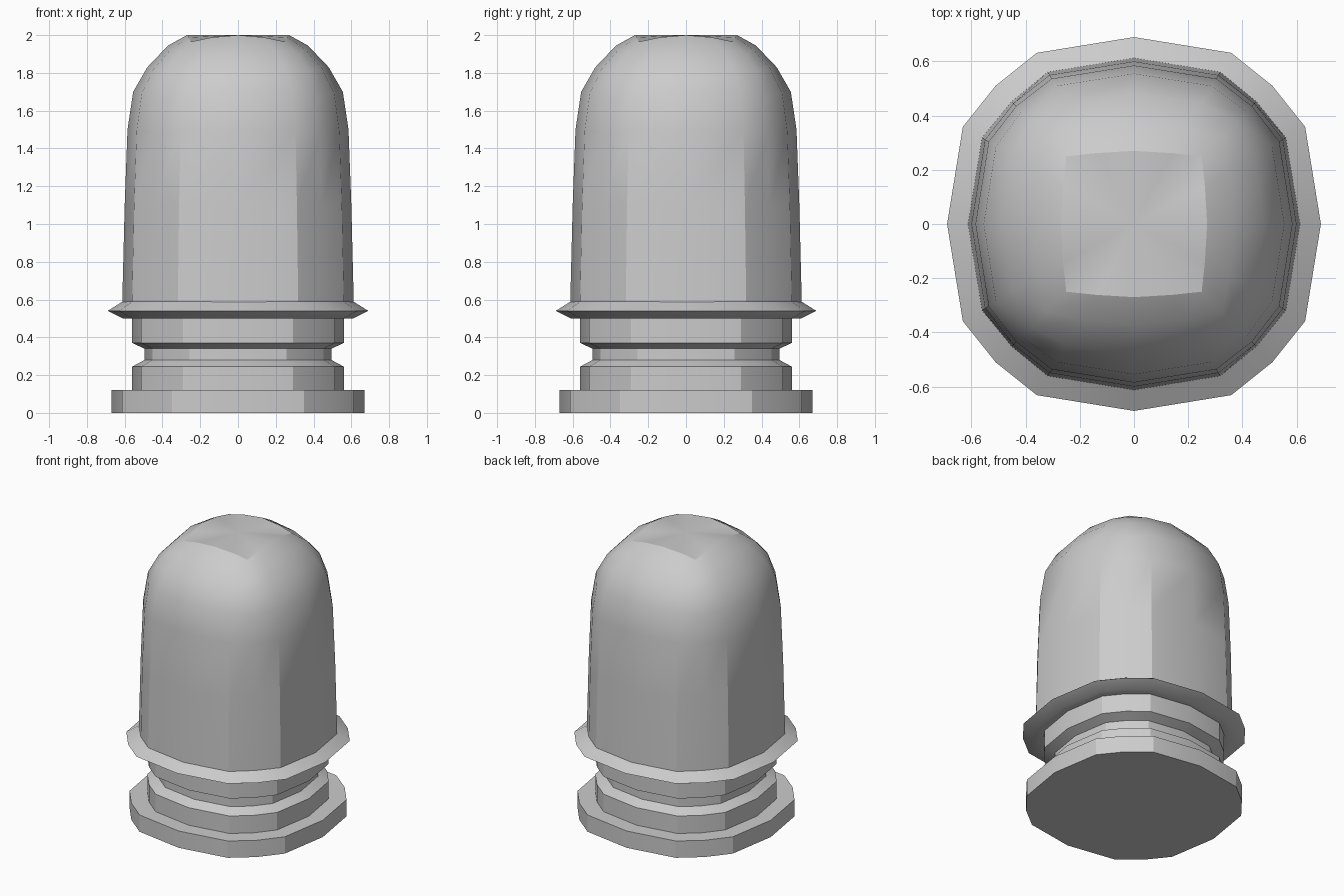
import bpy
import bmesh

if "Cube" in bpy.data.objects:
    bpy.data.objects.remove(bpy.data.objects["Cube"])


def ring(mid, corner, z, drop=0.0):
    """16-point rounded-square ring: side middles reach mid, diagonals reach corner."""
    t = (corner / mid - 0.72) / 0.28          # 0 = round, 1 = square
    t = max(0.0, min(1.0, t))
    a, b = mid * (0.91 + 0.08 * t), mid * 0.52
    quarter = [(mid, 0, z), (a, b, z - drop * 0.35),
               (corner, corner, z - drop), (b, a, z - drop * 0.35)]
    points = []
    for turn in range(4):
        points += quarter
        quarter = [(-y, x, h) for x, y, h in quarter]
    return points


def loft(name, rings):
    """Skin stacked rings, close both ends with a fan."""
    bm = bmesh.new()
    loops = [[bm.verts.new(p) for p in r] for r in rings]
    n = len(loops[0])
    for lo, hi in zip(loops, loops[1:]):
        for i in range(n):
            j = (i + 1) % n
            bm.faces.new((lo[i], lo[j], hi[j], hi[i]))
    for loop in (loops[0], loops[-1]):
        c = bm.verts.new((0, 0, loop[0].co.z))
        for i in range(n):
            bm.faces.new((loop[i], loop[(i + 1) % n], c))
    bmesh.ops.recalc_face_normals(bm, faces=bm.faces)
    mesh = bpy.data.meshes.new(name)
    bm.to_mesh(mesh)
    bm.free()
    obj = bpy.data.objects.new(name, mesh)
    bpy.context.collection.objects.link(obj)
    bpy.ops.object.select_all(action='DESELECT')
    obj.select_set(True)
    bpy.context.view_layer.objects.active = obj
    bpy.ops.object.shade_smooth_by_angle(angle=0.5)
    return obj


def turned(name, profile):
    return loft(name, [ring(r, r * 0.74, z) for r, z in profile])


# Foot, grooved neck and pointed collar
turned("base_and_collar", [
    (0.67, 0), (0.67, 0.12), (0.56, 0.12), (0.56, 0.245),
    (0.495, 0.28), (0.495, 0.34), (0.56, 0.37), (0.56, 0.50),
    (0.61, 0.50), (0.69, 0.54), (0.61, 0.59)])

# Domed cap: side-middle radius, diagonal reach, height, diagonal drop
loft("dome", [ring(*p) for p in (
    (0.613, 0.452, 0.58, 0), (0.60, 0.445, 1.10, 0),
    (0.585, 0.435, 1.50, 0.02), (0.555, 0.415, 1.70, 0.03),
    (0.48, 0.38, 1.83, 0.025), (0.37, 0.325, 1.945, 0.05),
    (0.27, 0.25, 2.0, 0.035))])
